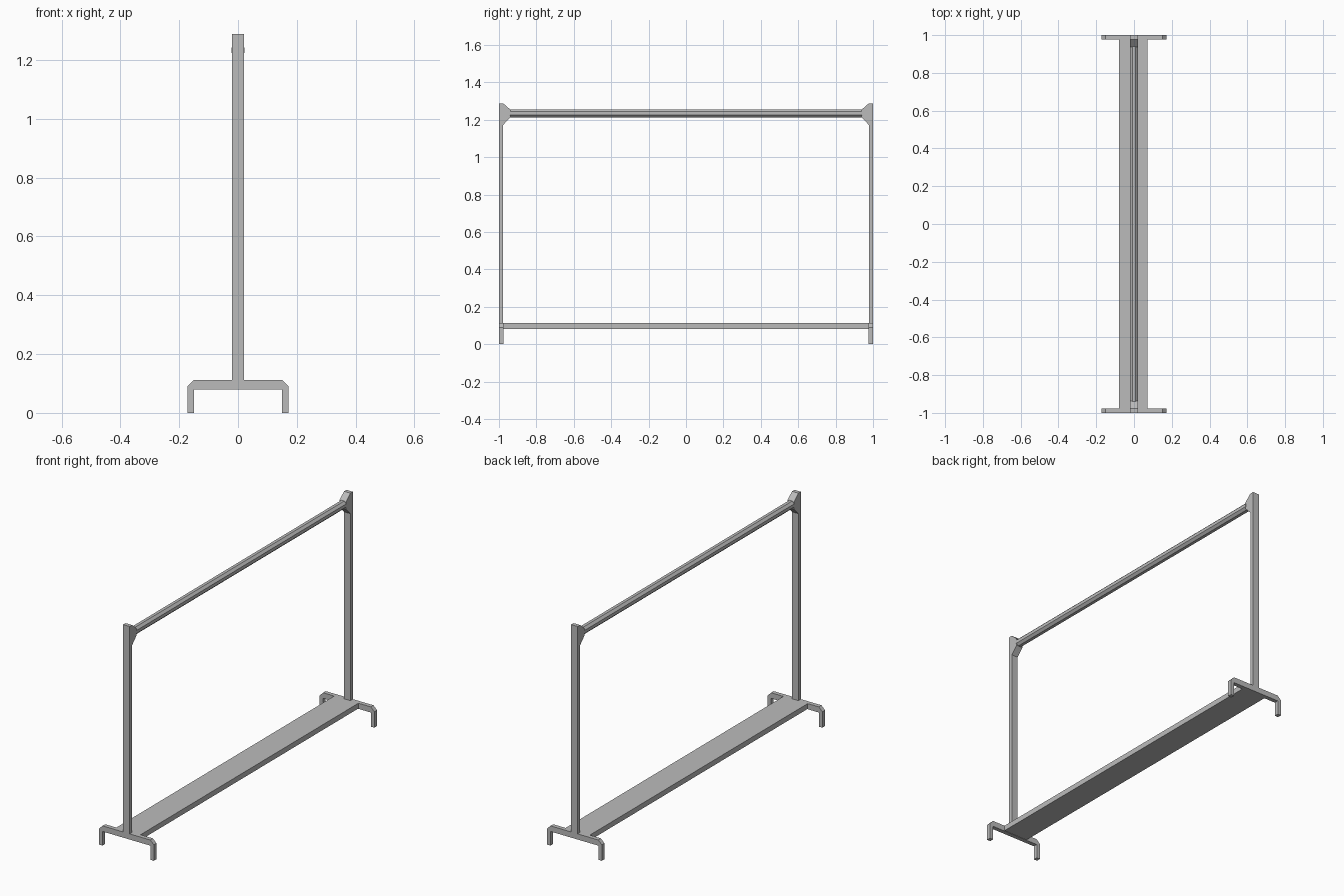
import bpy
from math import cos, sin, pi

if "Cube" in bpy.data.objects:
    bpy.data.objects.remove(bpy.data.objects["Cube"])

grey = bpy.data.materials.new("grey_metal")
grey.use_nodes = True
colour = (0.5, 0.5, 0.5, 1)
grey.diffuse_color = colour
grey.node_tree.nodes["Principled BSDF"].inputs["Base Color"].default_value = colour


def prism(name, outline, start, end, place):
    """Extrude a 2D outline from start to end; place(u, v, d) gives x, y, z."""
    n = len(outline)
    verts = [place(u, v, d) for d in (start, end) for u, v in outline]
    faces = [tuple(range(n)), tuple(range(2 * n - 1, n - 1, -1))]
    faces += [(i, i + n, (i + 1) % n + n, (i + 1) % n) for i in range(n)]
    mesh = bpy.data.meshes.new(name)
    mesh.from_pydata(verts, [], faces)
    mesh.materials.append(grey)
    obj = bpy.data.objects.new(name, mesh)
    bpy.context.collection.objects.link(obj)
    # Make normals consistent
    import bmesh
    bm = bmesh.new()
    bm.from_mesh(mesh)
    bmesh.ops.recalc_face_normals(bm, faces=bm.faces)
    bm.to_mesh(mesh)
    bm.free()
    return obj


def along_y(u, v, d):
    return (u, d, v)


def rect(u0, u1, v0, v1):
    return [(u0, v0), (u1, v0), (u1, v1), (u0, v1)]


# Half of the bridge-shaped foot, mirrored in x to complete it
half_foot = [(0.15, 0.08), (0.15, 0), (0.172, 0), (0.172, 0.09), (0.15, 0.112)]
foot = half_foot + [(-u, v) for u, v in reversed(half_foot)]

# Flared bracket that joins the rail to the post, in y and z
bracket = [(0.978, 1.288), (0.938, 1.253), (0.938, 1.213), (0.978, 1.172)]

for side, end in ((-1, "front"), (1, "back")):
    prism(end + "_foot", foot, side * 0.976, side, along_y)
    prism(end + "_post", rect(-0.02, 0.02, 0.112, 1.288),
          side * 0.978, side, along_y)
    prism(end + "_bracket", bracket, -0.02, 0.02,
          lambda u, v, d: (d, side * u, v))

# Low shelf between the feet
prism("shelf", rect(-0.08, 0.072, 0.082, 0.112), -0.976, 0.976, along_y)

# Eight-sided hanging rail
radius = 0.0215 / cos(pi / 8)
octagon = [(radius * cos(pi / 8 + i * pi / 4), 1.234 + radius * sin(pi / 8 + i * pi / 4))
           for i in range(8)]
prism("hanging_rail", octagon, -0.94, 0.94, along_y)
